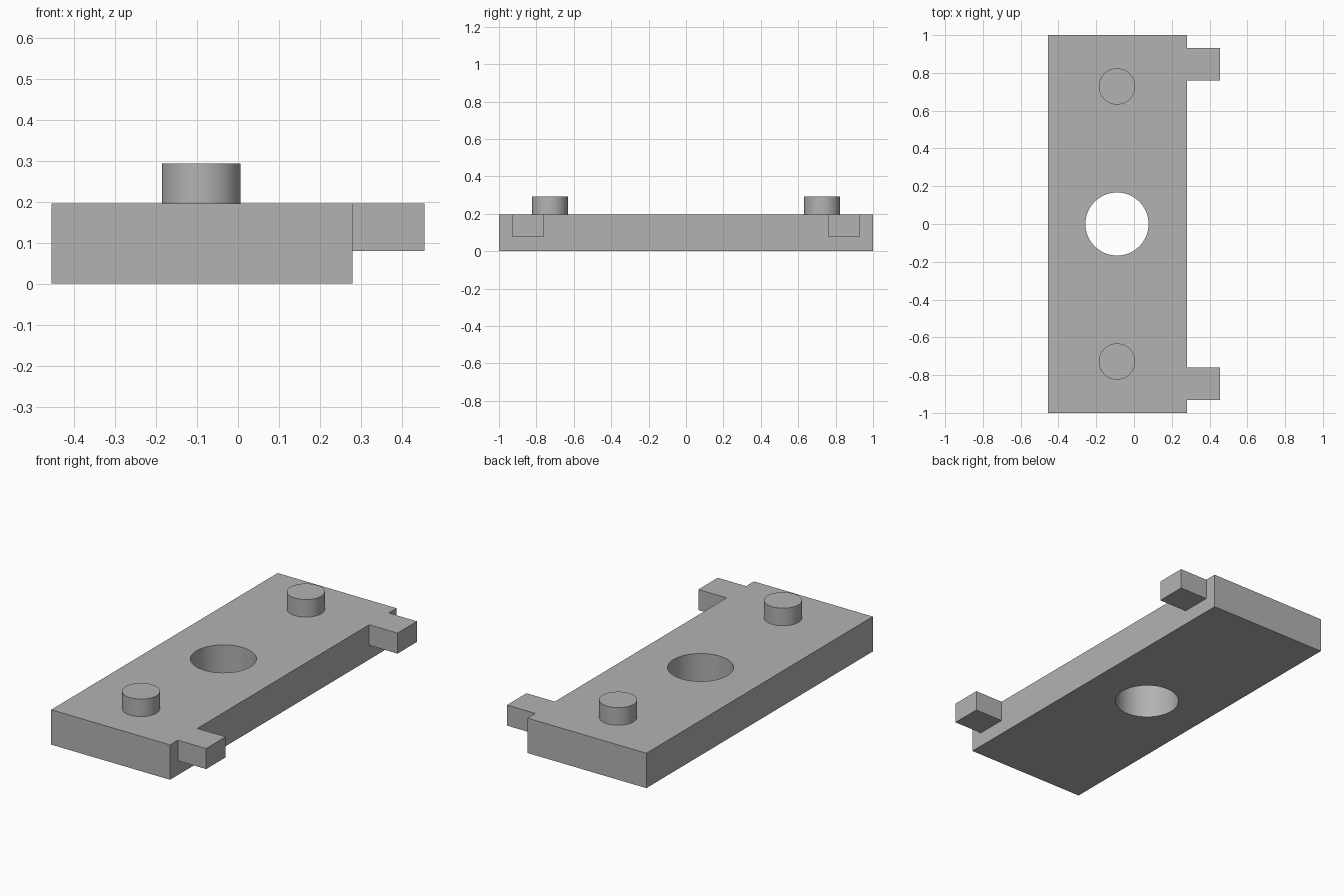
import bpy
import math

cube = bpy.data.objects.get("Cube")
if cube:
    bpy.data.objects.remove(cube, do_unlink=True)

grey = bpy.data.materials.new("plain grey")
grey.use_nodes = True
COLOUR = (0.45, 0.45, 0.45, 1)
grey.diffuse_color = COLOUR
grey.node_tree.nodes["Principled BSDF"].inputs["Base Color"].default_value = COLOUR

TOP = 0.195
HOLE_X = -0.09


def finish(name):
    obj = bpy.context.object
    obj.name = name
    obj.data.materials.append(grey)
    return obj


def box(name, low, high):
    centre = [(a + b) / 2 for a, b in zip(low, high)]
    bpy.ops.mesh.primitive_cube_add(size=1, location=centre)
    bpy.context.object.scale = [b - a for a, b in zip(low, high)]
    bpy.ops.object.transform_apply(location=False, rotation=False)
    return finish(name)


def cylinder(name, radius, y, bottom, top):
    bpy.ops.mesh.primitive_cylinder_add(
        vertices=64, radius=radius, depth=top - bottom,
        location=(HOLE_X, y, (bottom + top) / 2))
    bpy.ops.object.shade_smooth_by_angle(angle=math.radians(30))
    return finish(name)


def combine(target, other, operation):
    """Apply a boolean and discard the helper."""
    mod = target.modifiers.new(operation.lower(), "BOOLEAN")
    mod.operation = operation
    mod.solver = "EXACT"
    mod.object = other
    bpy.context.view_layer.objects.active = target
    bpy.ops.object.modifier_apply(modifier=mod.name)
    bpy.data.objects.remove(other, do_unlink=True)


# Base plate
plate = box("base_plate", (-0.455, -1, 0), (0.28, 1, TOP))

# Side tabs, flush with the top of the plate
for side in (-1, 1):
    y = 0.845 * side
    tab = box("side_tab", (0.2, y - 0.086, 0.08), (0.455, y + 0.086, TOP))
    combine(plate, tab, "UNION")

# Round hole through the middle
cutter = cylinder("hole_cutter", 0.167, 0, -0.1, TOP + 0.1)
combine(plate, cutter, "DIFFERENCE")
bpy.context.view_layer.objects.active = plate
plate.select_set(True)
bpy.ops.object.shade_smooth_by_angle(angle=math.radians(30))

# Locating pegs
for name, side in (("front_peg", -1), ("back_peg", 1)):
    cylinder(name, 0.096, 0.728 * side, TOP - 0.02, 0.293)
